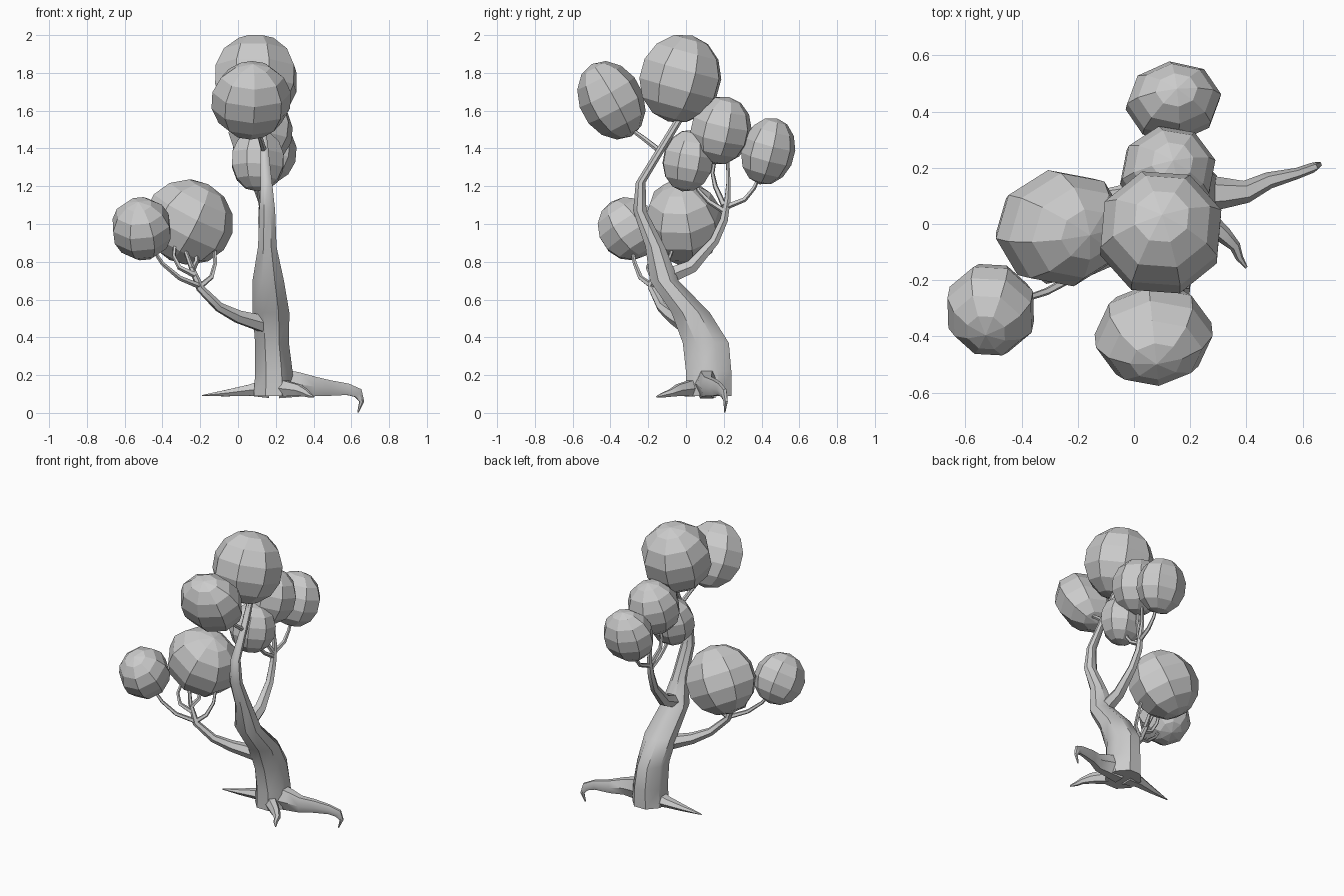
import bpy, bmesh
from math import cos, sin, pi
from mathutils import Vector, Euler


def tube(name, pts, sides=6, level_rings=False):
    """Skin rings along a path of (x, y, z, radius_a, radius_b)."""
    bm = bmesh.new()
    path = [Vector(p[:3]) for p in pts]
    rings = []
    u = None
    for i, p in enumerate(pts):
        if level_rings:
            u, v = Vector((1, 0, 0)), Vector((0, 1, 0))
        else:
            t = (path[min(i + 1, len(path) - 1)] - path[max(i - 1, 0)]).normalized()
            if u is None:
                u = Vector((0, 0, 1)) if abs(t.z) < 0.8 else Vector((1, 0, 0))
            u = (u - t * u.dot(t)).normalized()
            v = t.cross(u)
        ra, rb = p[3], p[-1]
        ring = []
        for k in range(sides):
            a = 2 * pi * (k + 0.5) / sides
            ring.append(bm.verts.new(path[i] + u * (ra * cos(a)) + v * (rb * sin(a))))
        rings.append(ring)
    for a, b in zip(rings, rings[1:]):
        for k in range(sides):
            j = (k + 1) % sides
            bm.faces.new((a[k], a[j], b[j], b[k]))
    bm.faces.new(rings[0])
    bm.faces.new(rings[-1])
    bmesh.ops.recalc_face_normals(bm, faces=bm.faces)
    me = bpy.data.meshes.new(name)
    bm.to_mesh(me)
    bm.free()
    ob = bpy.data.objects.new(name, me)
    bpy.context.collection.objects.link(ob)
    bpy.ops.object.select_all(action='DESELECT')
    ob.select_set(True)
    bpy.context.view_layer.objects.active = ob
    bpy.ops.object.shade_smooth_by_angle(angle=0.7)
    return ob


def leaf_ball(name, loc, radii, rot):
    """Flat-faced low-poly foliage clump."""
    bpy.ops.mesh.primitive_uv_sphere_add(segments=8, ring_count=7, radius=1.03,
                                         location=loc, rotation=Euler(rot))
    ob = bpy.context.object
    ob.name = name
    ob.scale = radii


# Trunk
tube("trunk", [
    (.19, .12, .09, .115, .13), (.19, .12, .22, .107, .13), (.18, .105, .37, .097, .132),
    (.175, .025, .53, .105, .11), (.16, -.115, .70, .09, .082), (.155, -.163, .88, .053, .056),
    (.155, -.245, 1.07, .045, .038), (.15, -.24, 1.22, .033, .028),
    (.14, -.13, 1.40, .022, .026), (.12, -.02, 1.58, .02, .025)], 8, True)

# Roots
tube("right_root", [
    (.22, .11, .155, .09, .07), (.32, .11, .15, .075, .055), (.40, .115, .14, .06, .04),
    (.48, .155, .132, .048, .03), (.58, .18, .125, .035, .02), (.635, .2, .105, .03, .018),
    (.655, .21, .06, .014, .012), (.635, .205, .003, .004, .004)])
tube("front_root", [
    (.24, .03, .13, .05, .04), (.32, -.04, .12, .035, .03),
    (.36, -.08, .105, .022, .02), (.375, -.12, .095, .015, .014), (.40, -.155, .085, .005, .005)])
tube("left_root", [
    (.16, .12, .13, .06, .07), (.06, .12, .12, .034, .045),
    (-.06, .11, .105, .02, .025), (-.19, .10, .092, .003, .004)])

# Left branch and its twigs
tube("left_branch", [
    (.14, .0, .47, .05), (.0, -.07, .51, .037), (-.10, -.13, .56, .027),
    (-.20, -.18, .66, .022), (-.25, -.17, .78, .014), (-.30, -.12, .92, .008)])
# Back branch
tube("back_branch", [
    (.155, -.13, .71, .05), (.15, .03, .775, .04), (.14, .15, .91, .028),
    (.13, .20, 1.02, .024), (.13, .22, 1.13, .018), (.12, .225, 1.22, .012),
    (.12, .22, 1.36, .009)])
# Upper front branch
tube("front_branch", [(.14, -.13, 1.38, .016), (.12, -.22, 1.45, .014), (.09, -.33, 1.53, .01)])

# Twigs, each holding up a foliage clump
twigs = [
    [(-.2, -.18, .67), (-.31, -.24, .715), (-.40, -.27, .79), (-.46, -.29, .88)],
    [(-.23, -.18, .73), (-.31, -.20, .77), (-.34, -.18, .83), (-.33, -.13, .92)],
    [(-.2, -.18, .67), (-.14, -.15, .72), (-.12, -.10, .79), (-.125, -.06, .90)],
    [(-.24, -.18, .76), (-.22, -.12, .80), (-.22, -.08, .88)],
    [(.13, .21, 1.09), (.14, .31, 1.13), (.14, .36, 1.19), (.14, .40, 1.28)],
    [(.13, .20, 1.07), (.12, .12, 1.12), (.11, .065, 1.18), (.11, .04, 1.26)],
    [(.13, .20, 1.1), (.09, .155, 1.2), (.09, .14, 1.27), (.1, .16, 1.38)],
]
for i, path in enumerate(twigs):
    tube(f"twig_{i + 1}", [(*p, .016 - .0025 * k) for k, p in enumerate(path)], 5)

# Foliage clumps
clumps = [
    ((.095, -.03, 1.77), (.225, .22, .23), (-.25, .1, .3)),
    ((.07, -.395, 1.655), (.208, .165, .212), (.5, 0, .1)),
    ((.12, .185, 1.495), (.17, .16, .178), (-.2, .15, .2)),
    ((.14, .435, 1.385), (.168, .138, .176), (-.25, .1, .1)),
    ((.105, .01, 1.335), (.147, .136, .16), (-.15, .1, .4)),
    ((-.26, -.015, 1.01), (.235, .205, .22), (.2, .45, .2)),
    ((-.51, -.305, .975), (.16, .165, .165), (.5, -.3, .3)),
]
for i, (loc, radii, rot) in enumerate(clumps):
    leaf_ball(f"foliage_{i + 1}", loc, radii, rot)
